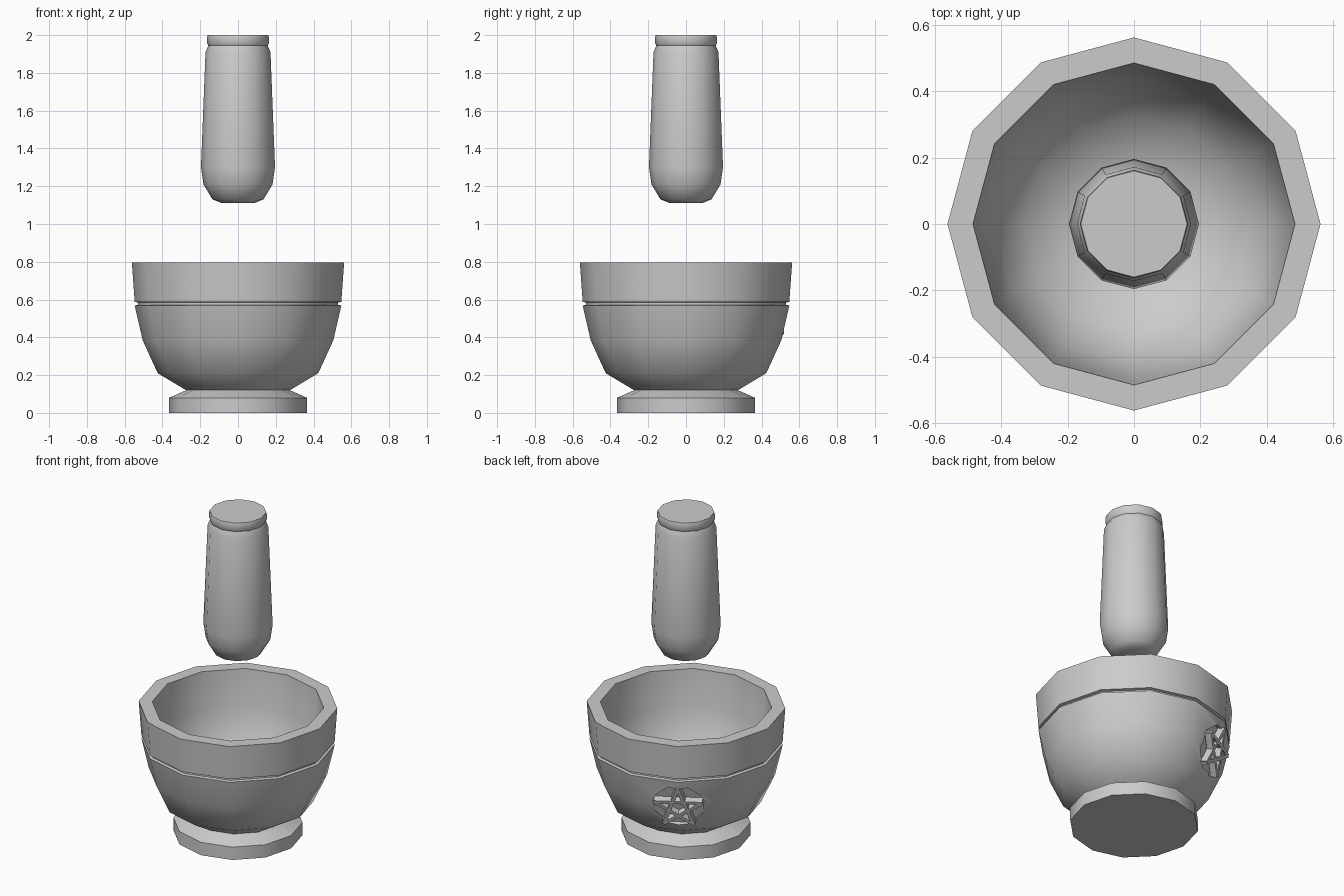
import bpy, bmesh, math
from mathutils import Matrix, Vector

if "Cube" in bpy.data.objects:
    bpy.data.objects.remove(bpy.data.objects["Cube"])

SIDES = 12


def link(name, bm, angle=None):
    bmesh.ops.recalc_face_normals(bm, faces=bm.faces[:])
    mesh = bpy.data.meshes.new(name)
    bm.to_mesh(mesh)
    bm.free()
    ob = bpy.data.objects.new(name, mesh)
    bpy.context.collection.objects.link(ob)
    if angle:
        smooth(ob, angle)
    return ob


def smooth(ob, angle):
    bpy.ops.object.select_all(action='DESELECT')
    ob.select_set(True)
    bpy.context.view_layer.objects.active = ob
    bpy.ops.object.shade_smooth_by_angle(angle=math.radians(angle))


def lathe(name, profile):
    """Revolve (radius, z) points; first and last rings are capped."""
    bm = bmesh.new()
    rings = [[bm.verts.new((r * math.cos(a), r * math.sin(a), z))
              for a in (2 * math.pi * i / SIDES for i in range(SIDES))]
             for r, z in profile]
    for lo, hi in zip(rings, rings[1:]):
        for i in range(SIDES):
            j = (i + 1) % SIDES
            bm.faces.new((lo[i], lo[j], hi[j], hi[i]))
    bm.faces.new(rings[0])
    bm.faces.new(rings[-1])
    return link(name, bm)


# mortar: foot, bowl, groove, rim and hollow in one profile
mortar = lathe("mortar_bowl", [
    (.365, 0), (.365, .08), (.275, .12), (.425, .21), (.505, .385), (.547, .568),
    (.53, .572), (.53, .584), (.547, .588), (.562, .797),
    (.485, .797), (.468, .57), (.42, .38), (.33, .26), (.2, .19), (.07, .165)])

# pestle with a collar at the top
pestle = lathe("pestle", [
    (.085, 1.11), (.135, 1.13), (.183, 1.21), (.196, 1.3), (.172, 1.91),
    (.157, 1.945), (.163, 1.955), (.163, 1.99), (.16, 2.0)])
smooth(pestle, 40)

# local frame of the emblem on the bowl: x sideways, y up, z outward
az, tilt = math.radians(120), math.radians(-17)
radial = Vector((math.cos(az), math.sin(az), 0))
side = Vector((-math.sin(az), math.cos(az), 0))
out = radial * math.cos(tilt) + Vector((0, 0, math.sin(tilt)))
up = out.cross(side)
frame = Matrix((side, up, out)).transposed().to_4x4()
frame.translation = radial * .5 + Vector((0, 0, .385))

# recess cut into the wall
bm = bmesh.new()
bmesh.ops.create_cone(bm, cap_ends=True, segments=8, radius1=.15, radius2=.15, depth=.2,
                      matrix=frame @ Matrix.Translation((0, 0, .06))
                      @ Matrix.Rotation(math.pi / 8, 4, 'Z'))
cutter = link("recess_cutter", bm)
cutter.hide_render = True
cut = mortar.modifiers.new("recess", 'BOOLEAN')
cut.object = cutter
cut.solver = 'EXACT'
bpy.context.view_layer.objects.active = mortar
bpy.ops.object.modifier_apply(modifier=cut.name)
bpy.data.objects.remove(cutter)
smooth(mortar, 40)

# five bars of the star inside the recess
bm = bmesh.new()
tips = [Vector((.145 * math.sin(a), .145 * math.cos(a), -.015))
        for a in (2 * math.pi * i / 5 for i in range(5))]
for i in range(5):
    a, b = tips[i], tips[(i + 2) % 5]
    d = b - a
    m = (frame @ Matrix.Translation((a + b) / 2)
         @ Matrix.Rotation(math.atan2(d.y, d.x), 4, 'Z')
         @ Matrix.Diagonal((d.length, .02, .04, 1)))
    bmesh.ops.create_cube(bm, size=1, matrix=m)
link("star_emblem", bm)
